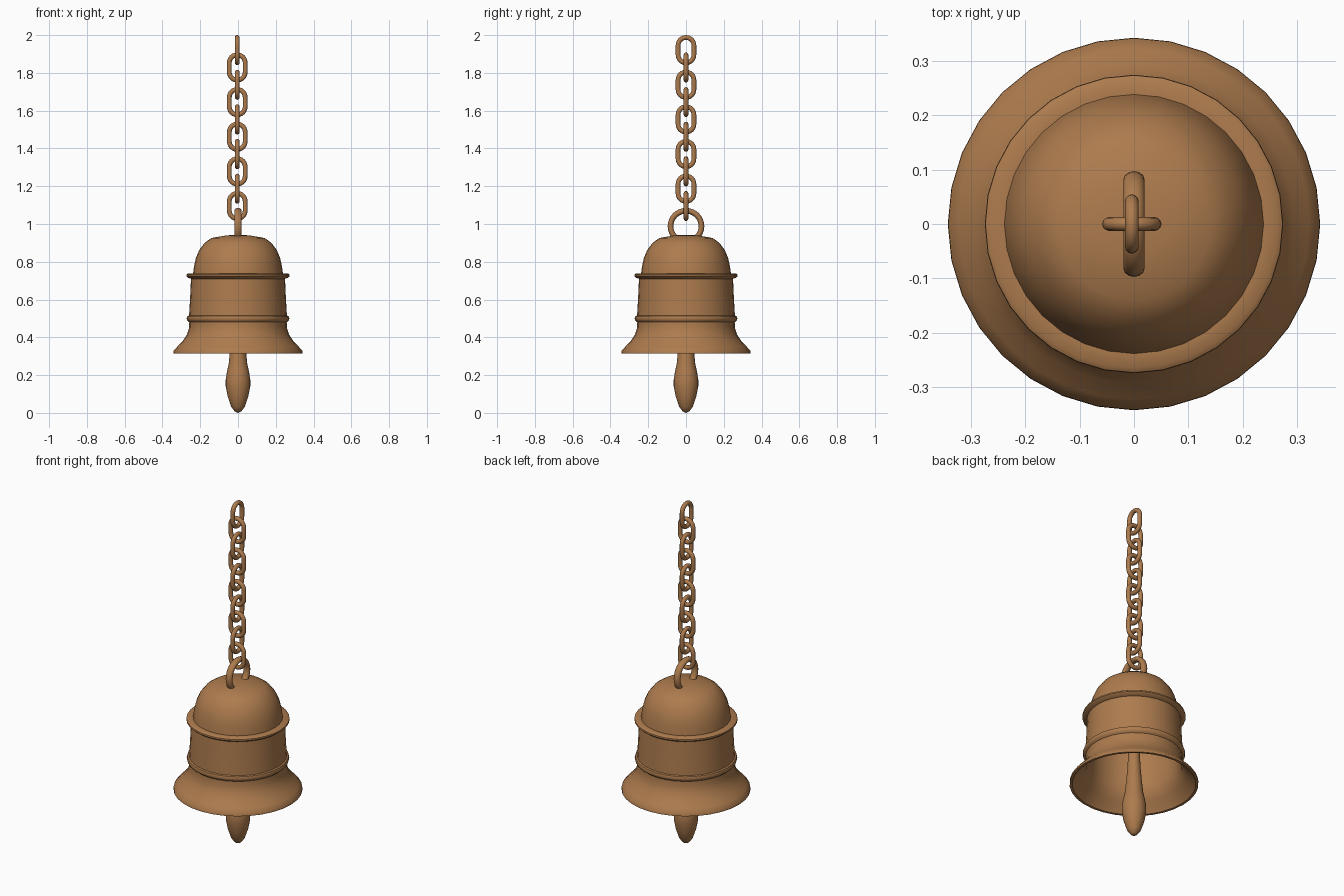
import bpy, bmesh, math
from mathutils import Vector

if "Cube" in bpy.data.objects:
    bpy.data.objects.remove(bpy.data.objects["Cube"])

bronze = bpy.data.materials.new("bronze brown")
bronze.diffuse_color = (0.42, 0.20, 0.076, 1)
bronze.use_nodes = True
bronze.node_tree.nodes["Principled BSDF"].inputs["Base Color"].default_value = bronze.diffuse_color


def finish(name, bm, angle=40):
    bmesh.ops.recalc_face_normals(bm, faces=bm.faces)
    me = bpy.data.meshes.new(name)
    bm.to_mesh(me)
    bm.free()
    me.materials.append(bronze)
    ob = bpy.data.objects.new(name, me)
    bpy.context.collection.objects.link(ob)
    bpy.ops.object.select_all(action='DESELECT')
    ob.select_set(True)
    bpy.context.view_layer.objects.active = ob
    bpy.ops.object.shade_smooth_by_angle(angle=math.radians(angle))
    return ob


def lathe(name, profile, sides):
    """Spin (radius, z) points around the z axis."""
    bm = bmesh.new()
    vs = [bm.verts.new((r, 0, z)) for r, z in profile]
    es = [bm.edges.new(p) for p in zip(vs, vs[1:])]
    bmesh.ops.spin(bm, geom=vs + es, cent=(0, 0, 0), axis=(0, 0, 1),
                   angle=math.tau, steps=sides, use_duplicate=False)
    bmesh.ops.remove_doubles(bm, verts=bm.verts, dist=0.0005)
    return finish(name, bm)


def loop_tube(name, half_w, half_h, r_in, r_side, centre, along_y, n=24, m=12):
    """Closed tube along an upright rounded loop; half_h > half_w gives a chain link."""
    bm = bmesh.new()
    straight = half_h - half_w
    side = Vector((0, 1, 0)) if along_y else Vector((1, 0, 0))
    flat = Vector((1, 0, 0)) if along_y else Vector((0, 1, 0))
    path = []
    for half in (0, 1):
        last = n // 2 + (1 if straight > 0 else 0)
        for i in range(last):
            a = math.pi * (half + i / (n // 2))
            out = side * math.cos(a) + Vector((0, 0, math.sin(a)))
            path.append((out * half_w + Vector((0, 0, straight * (1 - 2 * half))), out))
    rings = []
    for p, out in path:
        rings.append([bm.verts.new(Vector(centre) + p
                      + out * r_in * math.cos(math.tau * k / m)
                      + flat * r_side * math.sin(math.tau * k / m)) for k in range(m)])
    for a, b in zip(rings, rings[1:] + rings[:1]):
        for k in range(m):
            j = (k + 1) % m
            bm.faces.new((a[k], a[j], b[j], b[k]))
    return finish(name, bm)


# Bell: outer skin from crown to lip, then back up the inside
outer = [(0, 0.942), (0.06, 0.94), (0.14, 0.926), (0.175, 0.902), (0.205, 0.863),
         (0.223, 0.82), (0.233, 0.775), (0.238, 0.738),
         (0.264, 0.738), (0.273, 0.732), (0.274, 0.724), (0.266, 0.716), (0.249, 0.71),
         (0.253, 0.62), (0.259, 0.515),
         (0.268, 0.512), (0.272, 0.5), (0.268, 0.488), (0.258, 0.48),
         (0.259, 0.45), (0.270, 0.415), (0.293, 0.38), (0.322, 0.35), (0.341, 0.328), (0.342, 0.315)]
inner = [(0.328, 0.315), (0.308, 0.342), (0.279, 0.372), (0.254, 0.41), (0.243, 0.45),
         (0.240, 0.52), (0.234, 0.70), (0.218, 0.775), (0.192, 0.855), (0.135, 0.908), (0, 0.922)]
lathe("bell_body", outer + inner, 32)

# Clapper hanging inside the bell
lathe("clapper", [(0, 0.0), (0.018, 0.008), (0.036, 0.032), (0.054, 0.085), (0.065, 0.14),
                  (0.065, 0.175), (0.058, 0.22), (0.049, 0.26), (0.044, 0.31), (0.036, 0.40),
                  (0.028, 0.55), (0.024, 0.925)], 24)

# Hanging ring set in the crown
loop_tube("hanging_ring", 0.082, 0.082, 0.015, 0.0195, (0, 0, 0.988), True, 32)

# Chain of ten links, turned a quarter each time
for i in range(10):
    loop_tube(f"chain_link_{i + 1}", 0.042, 0.067, 0.0125, 0.0125,
              (-0.004, 0, 1.9205 - i * 0.0917), i % 2 == 0)
